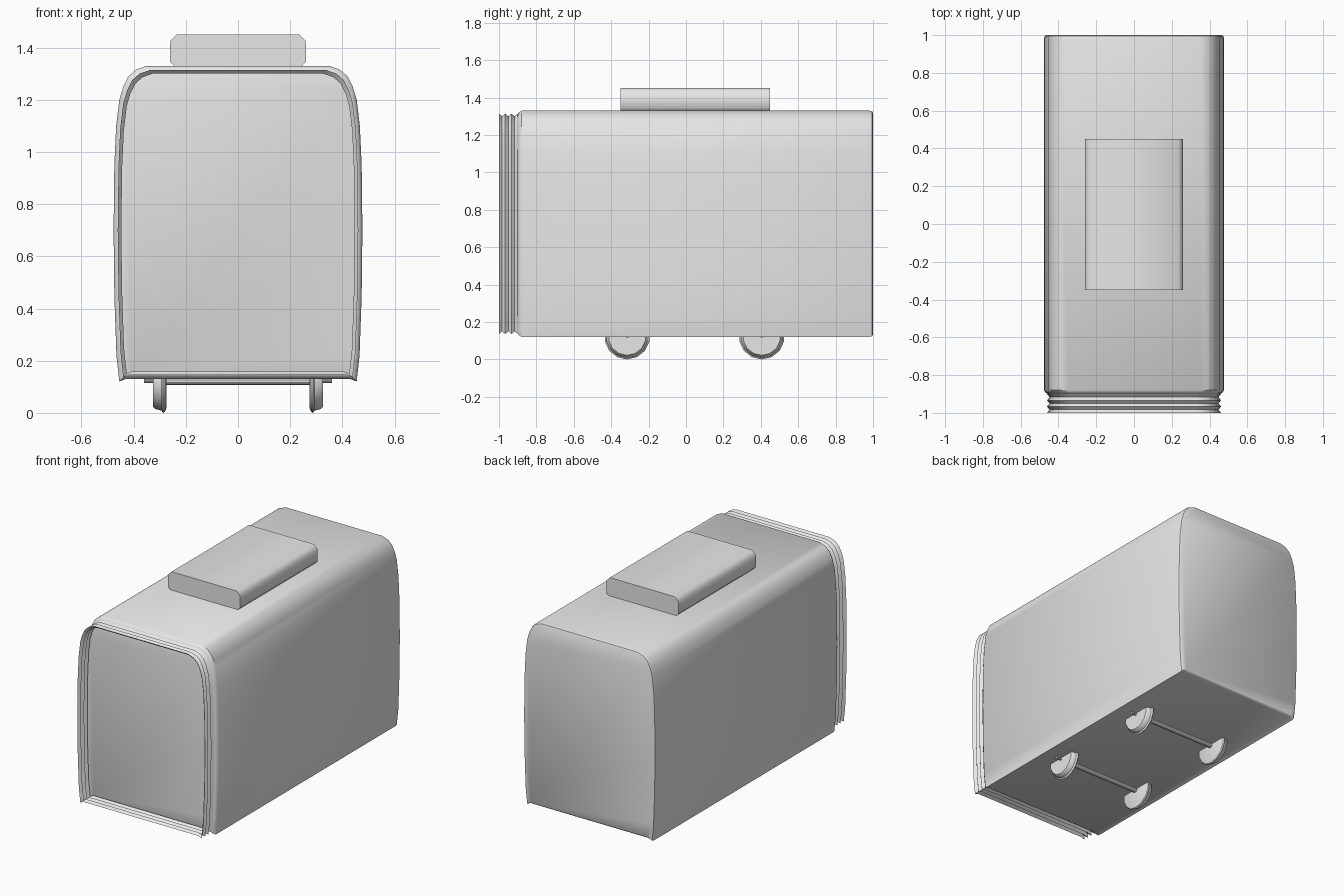
import bpy
import bmesh
from math import cos, sin, pi, radians

cube = bpy.data.objects.get("Cube")
if cube:
    bpy.data.objects.remove(cube, do_unlink=True)

grey = bpy.data.materials.new("light grey")
grey.use_nodes = True
GREY = (0.8, 0.8, 0.8, 1)
grey.diffuse_color = GREY
grey.node_tree.nodes["Principled BSDF"].inputs["Base Color"].default_value = GREY


def loft(name, rings, cap_start=True, cap_end=True, angle=35):
    """Join equal closed rings of points into a skin with optional end caps."""
    bm = bmesh.new()
    loops = [[bm.verts.new(p) for p in ring] for ring in rings]
    n = len(loops[0])
    for a, b in zip(loops, loops[1:]):
        for i in range(n):
            j = (i + 1) % n
            bm.faces.new((a[i], a[j], b[j], b[i]))
    if cap_start:
        bm.faces.new(loops[0][::-1])
    if cap_end:
        bm.faces.new(loops[-1])
    bmesh.ops.recalc_face_normals(bm, faces=bm.faces)
    mesh = bpy.data.meshes.new(name)
    bm.to_mesh(mesh)
    bm.free()
    mesh.materials.append(grey)
    mesh.shade_smooth()
    mesh.set_sharp_from_angle(angle=radians(angle))
    obj = bpy.data.objects.new(name, mesh)
    bpy.context.collection.objects.link(obj)
    return obj


def mirrored(half):
    return half + [(-x, z) for x, z in reversed(half)]


# Carriage cross-section: bulging walls, rounded roof, small lip at the floor
HALF = [(0.43, 0.13), (0.455, 0.12), (0.466, 0.22), (0.474, 0.45), (0.477, 0.7),
        (0.474, 0.95), (0.467, 1.1), (0.455, 1.2), (0.44, 1.25), (0.42, 1.29),
        (0.39, 1.316), (0.35, 1.33)]
SECTION = mirrored(HALF)
MID, TALL, WIDE = 0.725, 0.605, 0.477


def section_at(y, inset):
    sx, sz = 1 - inset / WIDE, 1 - inset / TALL
    return [(x * sx, y, MID + (z - MID) * sz) for x, z in SECTION]


# Main body with softened ends
loft("carriage_body", [section_at(y, d) for y, d in
     ((-0.9, 0.022), (-0.895, 0.01), (-0.88, 0), (0.98, 0), (0.995, 0.004), (1, 0.012))])

# Open, pleated gangway at the front
PLEATS = 6
loft("gangway_bellows",
     [section_at(-0.9 - 0.1 * i / PLEATS, 0.03 if i % 2 else 0.016)
      for i in range(PLEATS + 1)],
     cap_start=False, cap_end=False)

# Roof equipment box with chamfered long edges
BOX = mirrored([(0.235, 1.32), (0.26, 1.345), (0.26, 1.425), (0.235, 1.45)])
loft("roof_unit", [[(x, y, z) for x, z in BOX] for y in (-0.35, 0.45)], angle=50)


def lathe_x(name, profile, y, z, sides):
    """Spin (x, radius) points around an axle running along x."""
    return loft(name, [[(x, y + r * sin(2 * pi * i / sides), z - r * cos(2 * pi * i / sides))
                        for i in range(sides)] for x, r in profile])


# Wheel sets: flanged wheels on stepped axles
WHEEL_Z = 0.122
WHEEL = [(0.275, 0.105), (0.28, 0.118), (0.287, 0.122), (0.294, 0.113),
         (0.315, 0.108), (0.325, 0.1)]
AXLE = [(-0.36, 0.008), (-0.28, 0.008), (-0.28, 0.015),
        (0.28, 0.015), (0.28, 0.008), (0.36, 0.008)]
for end, y in (("front", -0.315), ("rear", 0.405)):
    lathe_x(end + "_axle", AXLE, y, WHEEL_Z, 10)
    for side, s in (("left", 1), ("right", -1)):
        lathe_x(f"{end}_{side}_wheel", [(s * x, r) for x, r in WHEEL], y, WHEEL_Z, 14)
